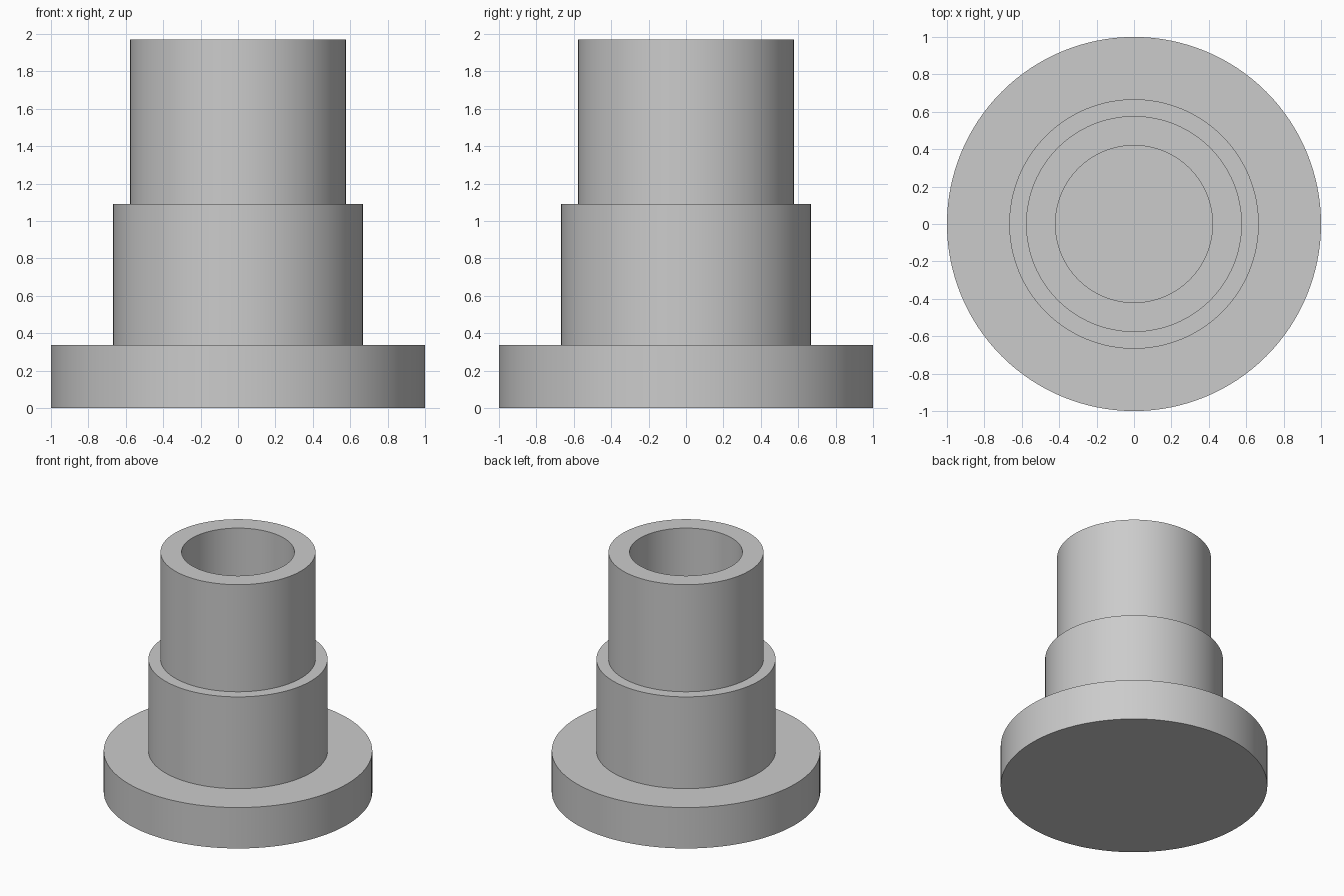
import bpy, bmesh
from math import radians

cube = bpy.data.objects.get("Cube")
if cube:
    bpy.data.objects.remove(cube, do_unlink=True)

SEGMENTS = 128


def make_material(name, color):
    mat = bpy.data.materials.new(name)
    mat.use_nodes = True
    mat.diffuse_color = color
    mat.node_tree.nodes["Principled BSDF"].inputs["Base Color"].default_value = color
    return mat


def lathe(name, profile, material):
    """Turn an (radius, height) profile that starts and ends on the axis."""
    bm = bmesh.new()
    verts = [bm.verts.new((r, 0, z)) for r, z in profile]
    edges = [bm.edges.new(pair) for pair in zip(verts, verts[1:])]
    bmesh.ops.spin(bm, geom=verts + edges, cent=(0, 0, 0), axis=(0, 0, 1),
                   angle=radians(360), steps=SEGMENTS, use_duplicate=False)
    bmesh.ops.remove_doubles(bm, verts=bm.verts, dist=0.0001)
    bmesh.ops.recalc_face_normals(bm, faces=bm.faces)
    mesh = bpy.data.meshes.new(name)
    bm.to_mesh(mesh)
    bm.free()
    mesh.materials.append(material)
    obj = bpy.data.objects.new(name, mesh)
    bpy.context.collection.objects.link(obj)
    bpy.ops.object.select_all(action="DESELECT")
    obj.select_set(True)
    bpy.context.view_layer.objects.active = obj
    bpy.ops.object.shade_smooth_by_angle(angle=radians(30))
    return obj


grey = make_material("plain grey", (0.6, 0.6, 0.6, 1))

# Radii and heights of the steps
flange_r, collar_r, tube_r, bore_r = 1.0, 0.667, 0.577, 0.42
flange_z, collar_z, tube_z = 0.336, 1.09, 1.97
bore_floor = flange_z

# Flange, collar and tube turned as one solid with a blind bore
lathe("stepped_flanged_bushing", [
    (0, 0), (flange_r, 0), (flange_r, flange_z),
    (collar_r, flange_z), (collar_r, collar_z),
    (tube_r, collar_z), (tube_r, tube_z),
    (bore_r, tube_z), (bore_r, bore_floor), (0, bore_floor),
], grey)
